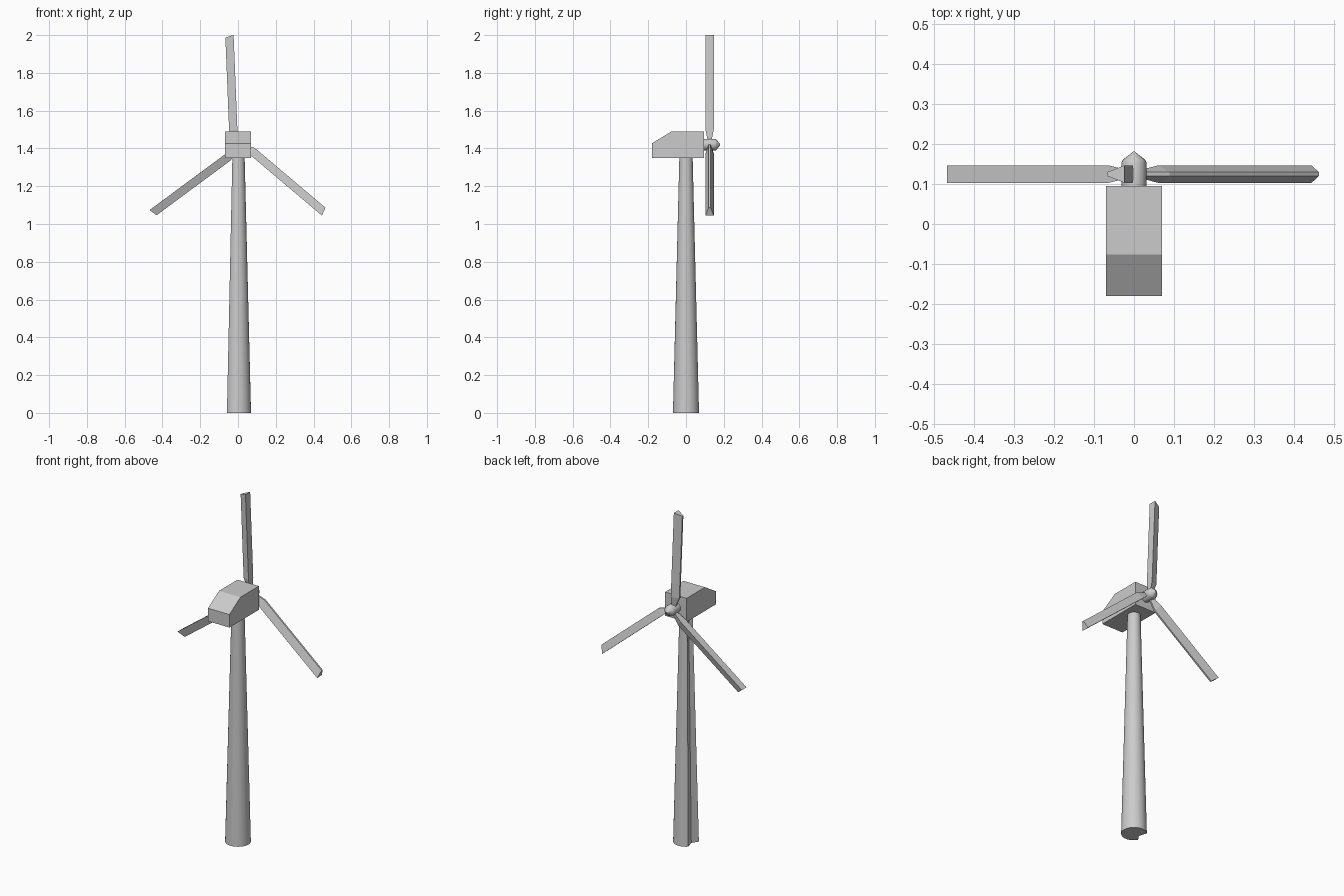
import bpy, bmesh
from math import radians, cos, sin, pi
from mathutils import Vector

if "Cube" in bpy.data.objects:
    bpy.data.objects.remove(bpy.data.objects["Cube"])


def loft(name, rings, smooth=False):
    """Skin a list of equal-length rings; cap both ends."""
    bm = bmesh.new()
    loops = [[bm.verts.new(p) for p in ring] for ring in rings]
    n = len(loops[0])
    for a, b in zip(loops, loops[1:]):
        for i in range(n):
            j = (i + 1) % n
            bm.faces.new((a[i], a[j], b[j], b[i]))
    bm.faces.new(loops[0][::-1])
    bm.faces.new(loops[-1])
    bmesh.ops.remove_doubles(bm, verts=bm.verts, dist=1e-6)
    bmesh.ops.recalc_face_normals(bm, faces=bm.faces)
    me = bpy.data.meshes.new(name)
    bm.to_mesh(me)
    bm.free()
    ob = bpy.data.objects.new(name, me)
    bpy.context.collection.objects.link(ob)
    if smooth:
        bpy.ops.object.select_all(action='DESELECT')
        ob.select_set(True)
        bpy.context.view_layer.objects.active = ob
        bpy.ops.object.shade_smooth_by_angle(angle=radians(30))
    return ob


# Tapered tower with a full-height groove at the back left
STEPS = 30
start, end = radians(-148), radians(135)
section = [(cos(start + (end - start) * i / STEPS), sin(start + (end - start) * i / STEPS))
           for i in range(STEPS + 1)] + [(-0.5, 0.0)]
loft("tower", [[(x * r, y * r, z) for x, y in section]
               for r, z in ((0.069, 0), (0.035, 1.36))], smooth=True)

# Nacelle with a sloped front
side = [(-0.18, 1.35), (0.095, 1.35), (0.095, 1.49), (-0.077, 1.49), (-0.18, 1.427)]
loft("nacelle", [[(x, y, z) for y, z in side] for x in (-0.07, 0.07)])

# Hub and pointed spinner, lathed along y
HUB_Z = 1.42
SIDES = 16
hub_profile = [(0.09, 0.031), (0.155, 0.031), (0.161, 0.028), (0.181, 0.002)]
loft("hub", [[(r * cos(2 * pi * i / SIDES), y, HUB_Z + r * sin(2 * pi * i / SIDES))
              for i in range(SIDES)] for y, r in hub_profile], smooth=True)


# Blades: trapezoid section, flat side on the radial line, tapered root, slanted tip
def blade(name, angle):
    a = radians(angle)
    along = Vector((cos(a), 0, sin(a)))
    across = Vector((-sin(a), 0, cos(a)))
    hub = Vector((0, 0.125, HUB_Z))
    # distance on flat side, distance on ridge, flat offset, ridge offset, half widths
    stations = [(0.02, 0.02, 0.0, 0.02, 0.010, 0.005),
                (0.08, 0.08, 0.0, 0.044, 0.022, 0.005),
                (0.582, 0.569, 0.0, 0.044, 0.022, 0.005)]
    rings = []
    for df, dr, f, t, wf, wr in stations:
        rings.append([hub + along * d + across * o + Vector((0, w, 0))
                      for d, o, w in ((df, f, -wf), (df, f, wf), (dr, t, wr), (dr, t, -wr))])
    loft(name, rings)


for name, angle in (("blade_upper", 92.3), ("blade_left", 216.5), ("blade_right", 319.8)):
    blade(name, angle)
